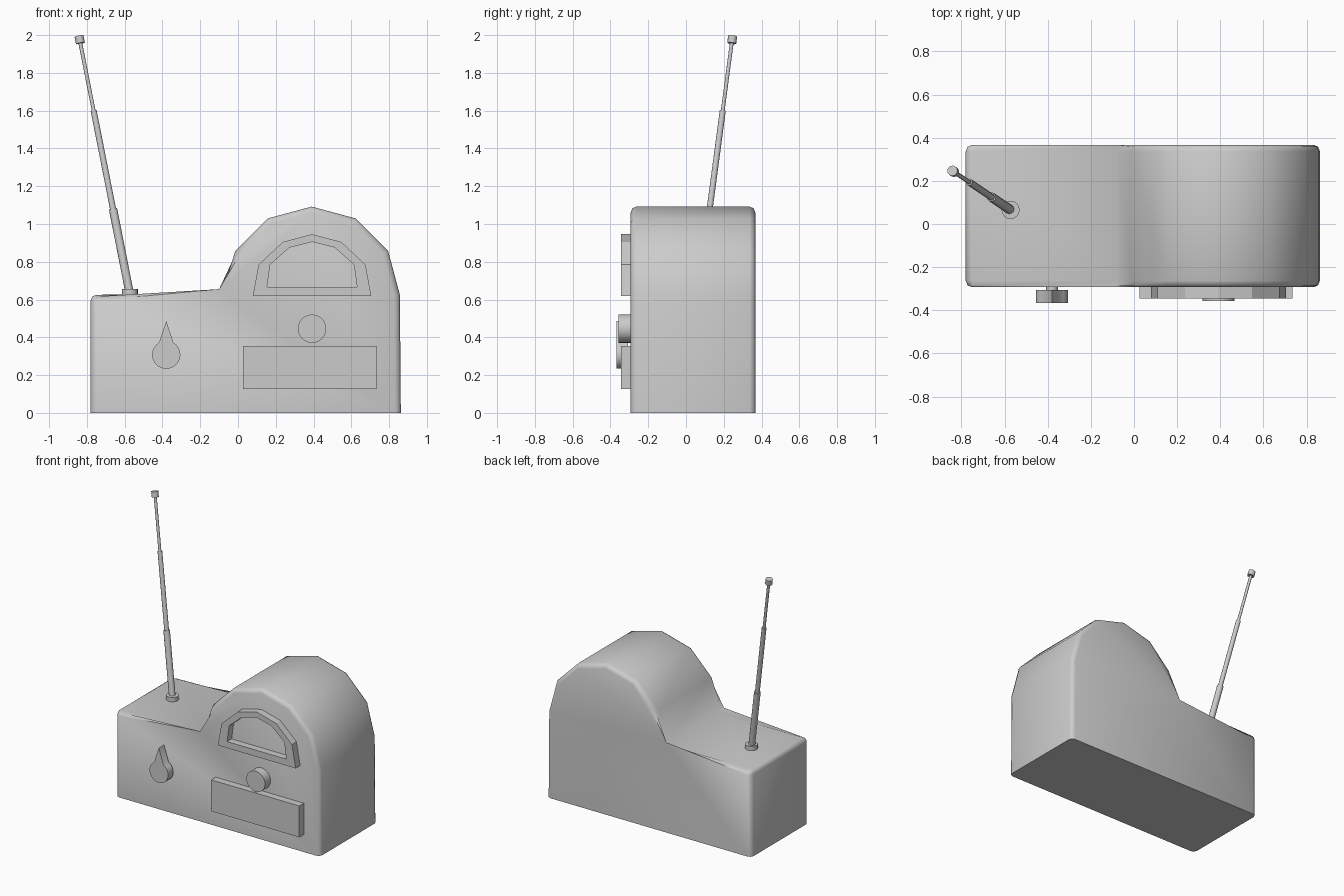
import bpy, bmesh, math
from mathutils import Vector

if "Cube" in bpy.data.objects:
    bpy.data.objects.remove(bpy.data.objects["Cube"])


def finish(name, bm, angle=30):
    bmesh.ops.recalc_face_normals(bm, faces=bm.faces[:])
    me = bpy.data.meshes.new(name)
    bm.to_mesh(me)
    bm.free()
    ob = bpy.data.objects.new(name, me)
    bpy.context.collection.objects.link(ob)
    bpy.ops.object.select_all(action='DESELECT')
    ob.select_set(True)
    bpy.context.view_layer.objects.active = ob
    bpy.ops.object.shade_smooth_by_angle(angle=math.radians(angle))
    return ob


def prism(profile, y0, y1):
    """Extrude an xz profile from y0 to y1."""
    bm = bmesh.new()
    rows = [[bm.verts.new((x, y, z)) for x, z in profile] for y in (y0, y1)]
    n = len(profile)
    bm.faces.new(rows[0])
    bm.faces.new(rows[1][::-1])
    for i in range(n):
        j = (i + 1) % n
        bm.faces.new((rows[0][i], rows[1][i], rows[1][j], rows[0][j]))
    return bm


def circle(cx, cz, r, n, a0=0.0, a1=360.0):
    full = abs(a1 - a0) >= 360
    d = n if full else n - 1
    return [(cx + r * math.cos(math.radians(a0 + (a1 - a0) * i / d)),
             cz + r * math.sin(math.radians(a0 + (a1 - a0) * i / d))) for i in range(n)]


def rod(name, a, b, r0, r1, sides=12):
    """Tapered cylinder between two points."""
    a, b = Vector(a), Vector(b)
    bm = bmesh.new()
    bmesh.ops.create_cone(bm, cap_ends=True, segments=sides, radius1=r0, radius2=r1,
                          depth=(b - a).length)
    m = (b - a).to_track_quat('Z', 'Y').to_matrix().to_4x4()
    m.translation = (a + b) / 2
    bmesh.ops.transform(bm, matrix=m, verts=bm.verts[:])
    return finish(name, bm, 40)


# Body: low box with a faceted arch on the right
arch = [(0.39 + 0.467 * math.cos(math.radians(30 * i)),
         0.625 + 0.467 * math.sin(math.radians(30 * i))) for i in range(7)]
FRONT, BACK = -0.293, 0.367
bm = prism([(-0.78, 0), (0.862, 0)] + arch + [(-0.78, 0.625)], FRONT, BACK)
edges = []
for e in bm.edges:
    p, q = e.verts[0].co, e.verts[1].co
    outline = abs(p.y - q.y) < 1e-4 and max(p.z, q.z) > 0.01
    left_top = abs(p.y - q.y) > 0.1 and p.x < -0.7 and p.z > 0.5
    if outline or left_top:
        edges.append(e)
bmesh.ops.bevel(bm, geom=edges, offset=0.03, offset_type='OFFSET', segments=2,
                profile=0.5, affect='EDGES')
finish("radio_body", bm, 80)

# Arched dial frame: a ring with an open window
half_out = [(0.313, 0.62), (0.283, 0.785), (0.155, 0.905)]
half_in = [(0.238, 0.667), (0.222, 0.785), (0.12, 0.875)]


def mirrored(half, top):
    cx = 0.392
    return [(cx - x, z) for x, z in half] + [(cx, top)] + [(cx + x, z) for x, z in half[::-1]]


outer, inner = mirrored(half_out, 0.946), mirrored(half_in, 0.905)
bm = bmesh.new()
loops = [[bm.verts.new((x, y, z)) for x, z in prof]
         for prof, y in ((outer, -0.285), (outer, -0.345), (inner, -0.345), (inner, -0.285))]
for k in range(4):
    a, b = loops[k], loops[(k + 1) % 4]
    for i in range(7):
        j = (i + 1) % 7
        bm.faces.new((a[i], a[j], b[j], b[i]))
finish("dial_frame", bm, 20)

# Lower panel
finish("front_panel", prism([(0.026, 0.127), (0.734, 0.127), (0.734, 0.355), (0.026, 0.355)],
                            -0.345, -0.285))

# Round button
finish("round_button", prism(circle(0.392, 0.446, 0.075, 24), -0.357, -0.285), 40)

# Teardrop pointer knob on a short stem
finish("pointer_knob", prism(circle(-0.38, 0.308, 0.075, 20, 120, 420) + [(-0.38, 0.487)],
                             -0.367, -0.307), 40)
finish("knob_stem", prism(circle(-0.38, 0.308, 0.027, 16), -0.315, -0.285), 40)

# Telescopic antenna with collar and end cap
base, tip = Vector((-0.572, 0.065, 0.625)), Vector((-0.842, 0.247, 1.995))


def at(z):
    return base.lerp(tip, (z - base.z) / (tip.z - base.z))


rod("antenna_collar", (base.x, base.y, 0.61), (base.x, base.y, 0.656), 0.042, 0.042, 16)
for i, (z0, z1, r) in enumerate([(0.63, 1.08, 0.022), (1.07, 1.6, 0.016), (1.59, 1.97, 0.010)]):
    rod(f"antenna_section_{i + 1}", at(z0), at(z1), r, r)
rod("antenna_cap", at(1.957), at(1.995), 0.024, 0.024)
